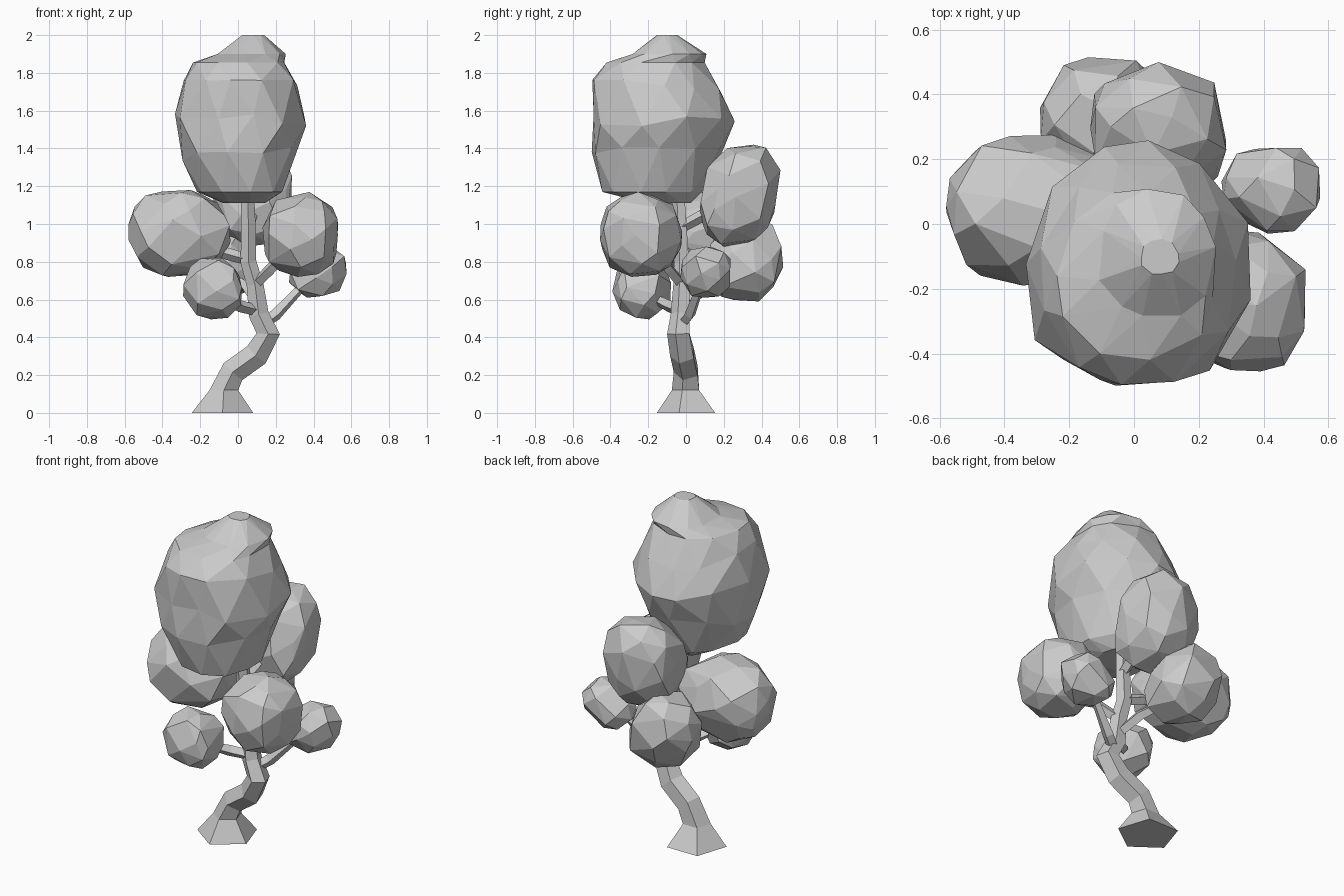
import bpy, bmesh, math, random
from mathutils import Vector

if "Cube" in bpy.data.objects:
    bpy.data.objects.remove(bpy.data.objects["Cube"])

random.seed(11)


def finish(bm, name):
    bmesh.ops.recalc_face_normals(bm, faces=bm.faces)
    mesh = bpy.data.meshes.new(name)
    bm.to_mesh(mesh)
    bm.free()
    obj = bpy.data.objects.new(name, mesh)
    bpy.context.collection.objects.link(obj)
    return obj


def tube(name, path, radii, ref, sides=5):
    """Low-poly tube along a path; first corner of each ring points towards ref."""
    pts = [Vector(p) for p in path]
    bm = bmesh.new()
    rings = []
    for i, p in enumerate(pts):
        t = (pts[min(i + 1, len(pts) - 1)] - pts[max(i - 1, 0)]).normalized()
        if p.z < 0.15:
            t = Vector((0, 0, 1))
        a = Vector(ref)
        a = (a - t * a.dot(t)).normalized()
        b = t.cross(a)
        rings.append([bm.verts.new(p + radii[i] * (a * math.cos(k * math.tau / sides)
                                                   + b * math.sin(k * math.tau / sides)))
                      for k in range(sides)])
    for lo, hi in zip(rings, rings[1:]):
        for k in range(sides):
            j = (k + 1) % sides
            bm.faces.new((lo[k], lo[j], hi[j], hi[k]))
    bm.faces.new(rings[0])
    bm.faces.new(rings[-1])
    return finish(bm, name)


def clump(name, lo, hi, count, lean=(0, 0)):
    """Faceted leaf clump filling the box lo..hi; lean shears it sideways with height."""
    pts = []
    for i in range(count):
        z = 1 - 2 * (i + 0.5) / count
        a = i * 2.39996 + random.uniform(-0.3, 0.3)
        r = math.sqrt(1 - z * z)
        d = Vector((r * math.cos(a), r * math.sin(a), z))
        d /= sum(abs(c) ** 2.4 for c in d) ** (1 / 2.4)
        d *= random.uniform(0.93, 1.03)
        pts.append(Vector((d.x + lean[0] * d.z, d.y + lean[1] * d.z, d.z)))
    for k in range(3):
        mn, mx = min(p[k] for p in pts), max(p[k] for p in pts)
        for p in pts:
            p[k] = lo[k] + (p[k] - mn) / (mx - mn) * (hi[k] - lo[k])
    bm = bmesh.new()
    for p in pts:
        bm.verts.new(p)
    bmesh.ops.convex_hull(bm, input=bm.verts)
    bmesh.ops.delete(bm, geom=[v for v in bm.verts if not v.link_faces], context='VERTS')
    bmesh.ops.dissolve_limit(bm, angle_limit=math.radians(7), verts=bm.verts, edges=bm.edges)
    finish(bm, name)


# Crooked trunk with flared foot
tube("trunk",
     [(-0.082, 0.016, 0), (-0.075, 0.005, 0.12), (-0.025, 0.005, 0.22), (0.10, -0.015, 0.31),
      (0.16, -0.035, 0.42), (0.11, -0.025, 0.52), (0.09, -0.02, 0.68), (0.055, -0.02, 0.80),
      (0.055, -0.03, 1.0), (0.05, -0.04, 1.2)],
     [0.171, 0.08, 0.07, 0.07, 0.065, 0.056, 0.047, 0.044, 0.04, 0.035], (0, -1, 0))

# Branches: start inside the trunk, elbow, end inside the clump
branches = {
    "branch_low_right": [(0.13, -0.02, 0.47), (0.20, 0.02, 0.52), (0.38, 0.09, 0.71)],
    "branch_low_left": [(0.11, -0.03, 0.54), (0.01, -0.09, 0.565), (-0.12, -0.22, 0.63)],
    "branch_back_low": [(0.10, -0.02, 0.58), (0.05, 0.11, 0.66), (-0.09, 0.28, 0.76)],
    "branch_front_right": [(0.09, -0.02, 0.68), (0.17, -0.09, 0.76), (0.31, -0.20, 0.90)],
    "branch_left": [(0.06, -0.02, 0.81), (-0.05, 0.01, 0.84), (-0.28, 0.04, 0.92)],
    "branch_back_high": [(0.055, -0.03, 0.98), (0.07, 0.08, 1.04), (0.09, 0.26, 1.12)],
}
for name, path in branches.items():
    tube(name, path, [0.03, 0.032, 0.02], (0, 0, 1), 4)

# Surrounding leaf clumps
clump("leaves_left", (-0.58, -0.19, 0.72), (-0.04, 0.275, 1.18), 44)
clump("leaves_front_right", (0.13, -0.455, 0.72), (0.53, -0.02, 1.17), 42)
clump("leaves_low_right", (0.27, -0.03, 0.61), (0.575, 0.235, 0.88), 26, (0.15, 0))
clump("leaves_low_left", (-0.29, -0.39, 0.495), (0.02, -0.08, 0.82), 28)
clump("leaves_back_high", (-0.135, 0.07, 0.88), (0.285, 0.5, 1.42), 42, (0, 0.2))
clump("leaves_back_low", (-0.29, 0.10, 0.59), (0.11, 0.515, 1.03), 34, (-0.1, 0.1))

# Large lumpy crown lofted through staggered height rings: z, centre x/y, radius x/y
sections = [(1.11, 0.03, -0.09, 0.11, 0.12), (1.17, 0.01, -0.17, 0.23, 0.27),
            (1.37, 0.01, -0.15, 0.31, 0.34), (1.55, 0.015, -0.12, 0.35, 0.39),
            (1.73, 0.01, -0.15, 0.31, 0.35), (1.855, 0.01, -0.15, 0.25, 0.26),
            (1.90, 0.07, -0.09, 0.18, 0.20), (2.0, 0.08, -0.10, 0.06, 0.055)]
n = 11
bm = bmesh.new()
rings = []
for i, (z, cx, cy, rx, ry) in enumerate(sections):
    ring = []
    for k in range(n):
        a = (k + 0.5 * (i % 2)) * math.tau / n + random.uniform(-0.12, 0.12)
        c, s = math.cos(a), math.sin(a)
        e = 2.5 if s < 0 else 2.0     # boxier towards the front
        r = random.uniform(0.95, 1.04) / (abs(c) ** e + abs(s) ** e) ** (1 / e)
        dz = random.uniform(-0.035, 0.035) if 1 < i < 5 else 0
        ring.append(bm.verts.new((cx + rx * r * c, cy + ry * r * s, z + dz)))
    rings.append(ring)
for i, (lo, hi) in enumerate(zip(rings, rings[1:])):
    for k in range(n):
        j = (k + 1) % n
        if i % 2 == 0:
            bm.faces.new((lo[k], lo[j], hi[k]))
            bm.faces.new((lo[j], hi[j], hi[k]))
        else:
            bm.faces.new((lo[k], hi[j], hi[k]))
            bm.faces.new((lo[k], lo[j], hi[j]))
bm.faces.new(rings[0])
bm.faces.new(rings[-1])
finish(bm, "leaves_crown")
